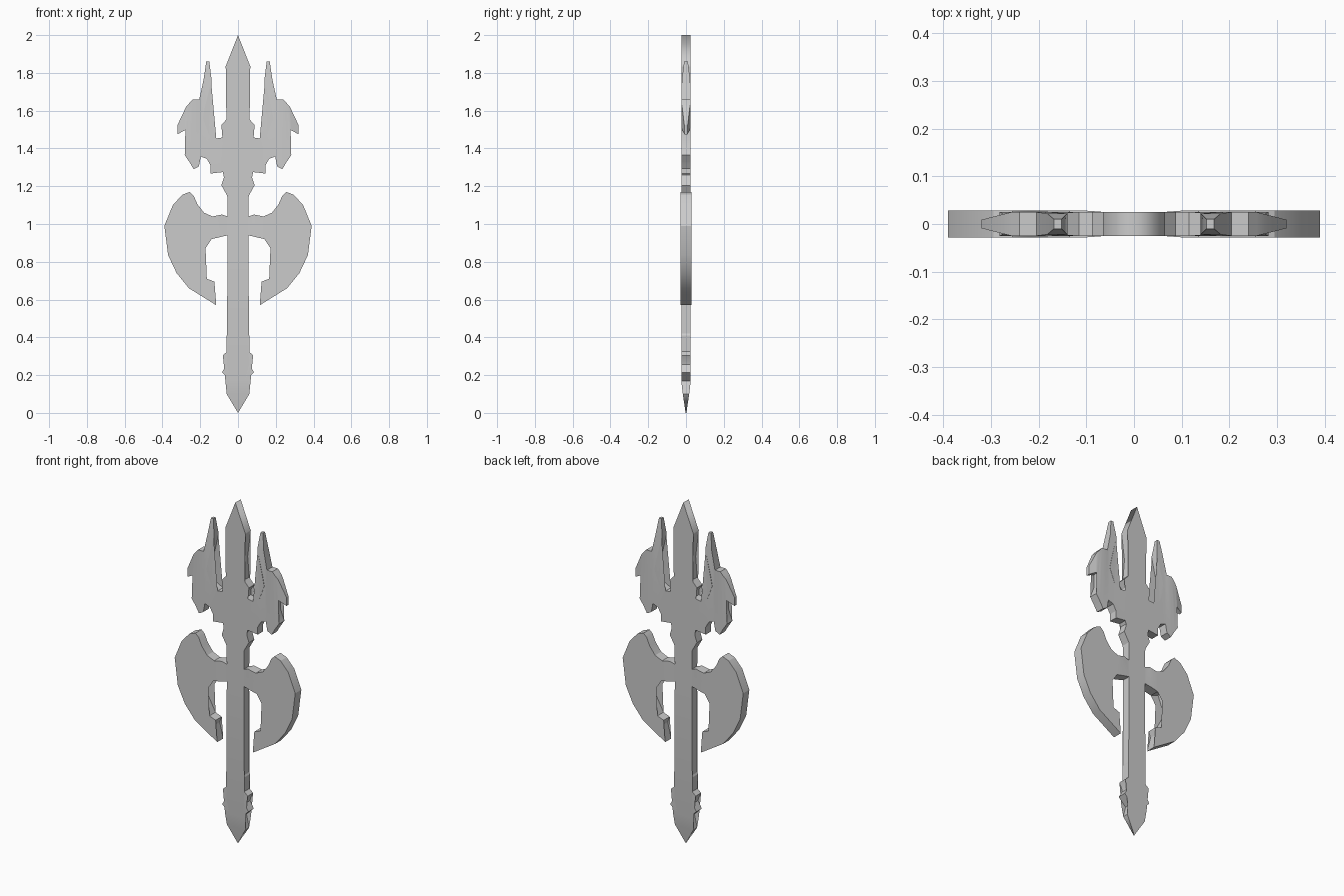
import bpy, bmesh, math
from mathutils import Vector

if "Cube" in bpy.data.objects:
    bpy.data.objects.remove(bpy.data.objects["Cube"])

T = 0.025  # half thickness of the body


def lerp(t, a, b):
    return a + (b - a) * max(0.0, min(1.0, t))


def slab(name, outline, depth, cuts, seams):
    """Fill the right half outline (x, z), thicken it by depth(x, z), mirror it.
    cuts: (axis, value) crease lines; seams: heights left open where parts join."""
    bm = bmesh.new()
    bm.faces.new([bm.verts.new((x, 0, z)) for x, z in outline])
    bmesh.ops.triangulate(bm, faces=bm.faces[:])
    for axis, value in cuts:
        n = Vector((1, 0, 0)) if axis == 'x' else Vector((0, 0, 1))
        bmesh.ops.bisect_plane(bm, geom=bm.verts[:] + bm.edges[:] + bm.faces[:],
                               plane_co=n * value, plane_no=n, dist=1e-5)
    res = bmesh.ops.extrude_face_region(bm, geom=bm.faces[:])
    back = {g for g in res['geom'] if isinstance(g, bmesh.types.BMVert)}
    for v in bm.verts:
        d = depth(v.co.x, v.co.z)
        v.co.y = d if v in back else -d
    bmesh.ops.recalc_face_normals(bm, faces=bm.faces[:])
    hidden = [f for f in bm.faces
              if all(abs(v.co.x) < 1e-5 for v in f.verts)
              or any(all(abs(v.co.z - s) < 1e-5 and v.co.x < 0.056 for v in f.verts)
                     for s in seams)]
    bmesh.ops.delete(bm, geom=hidden, context='FACES')
    me = bpy.data.meshes.new(name)
    bm.to_mesh(me)
    bm.free()
    ob = bpy.data.objects.new(name, me)
    bpy.context.collection.objects.link(ob)
    ob.modifiers.new("Mirror", 'MIRROR').use_axis[0] = True
    bpy.ops.object.select_all(action='DESELECT')
    ob.select_set(True)
    bpy.context.view_layer.objects.active = ob
    bpy.ops.object.shade_smooth_by_angle(angle=math.radians(25))
    return ob


# Handle with pointed pommel
handle = [(0, 0), (0.06, 0.10), (0.037, 0.17), (0.085, 0.215), (0.06, 0.255),
          (0.065, 0.275), (0.08, 0.305), (0.057, 0.325), (0.06, 0.41),
          (0.055, 0.42), (0.055, 0.94), (0, 0.94)]


def handle_depth(x, z):
    if z < 0.10:
        return lerp(z / 0.10, 0.002, 0.017)
    return lerp((z - 0.10) / 0.07, 0.017, T)


slab("handle", handle, handle_depth, [('z', 0.10), ('z', 0.17)], [0.94])

# Twin axe blades and their hub
axe = [(0, 0.94), (0.055, 0.94), (0.14, 0.92), (0.19, 0.94), (0.217, 0.87),
       (0.217, 0.805), (0.165, 0.71), (0.125, 0.695), (0.138, 0.66),
       (0.115, 0.57), (0.26, 0.66), (0.325, 0.74), (0.37, 0.835), (0.39, 0.99),
       (0.345, 1.10), (0.295, 1.155), (0.255, 1.17), (0.235, 1.15),
       (0.215, 1.105), (0.18, 1.06), (0.135, 1.04), (0.085, 1.05),
       (0.055, 1.04), (0, 1.04)]
slab("axe_blades", axe, lambda x, z: lerp((x - 0.06) / 0.04, T, 0.028),
     [('x', 0.06), ('x', 0.10)], [0.94, 1.04])

# Trident head: barbed collar, hooked side prongs, central spear
head = [(0, 1.04), (0.055, 1.04), (0.057, 1.15), (0.088, 1.205), (0.07, 1.26),
        (0.08, 1.275), (0.145, 1.267), (0.145, 1.31), (0.165, 1.345),
        (0.197, 1.357), (0.207, 1.305), (0.235, 1.29), (0.255, 1.325),
        (0.282, 1.365), (0.257, 1.43), (0.257, 1.51), (0.32, 1.475),
        (0.32, 1.525), (0.275, 1.62), (0.24, 1.66), (0.205, 1.66),
        (0.182, 1.765), (0.168, 1.86), (0.152, 1.86), (0.14, 1.765),
        (0.177, 1.61), (0.187, 1.56), (0.155, 1.475), (0.115, 1.453),
        (0.065, 1.46), (0.065, 1.49), (0.088, 1.525), (0.055, 1.56),
        (0.045, 1.68), (0.065, 1.835), (0, 2.0)]


def head_depth(x, z):
    if x > 0.25 and z > 1.45:                      # hook tips
        return lerp((x - 0.257) / 0.063, T, 0.009)
    if x > 0.12 and z > 1.6:                       # side prong tips
        return lerp((z - 1.765) / 0.095, T - 0.003 * (z > 1.7), 0.01)
    return T


slab("trident_head", head, head_depth, [('x', 0.257), ('z', 1.765)], [1.04])
